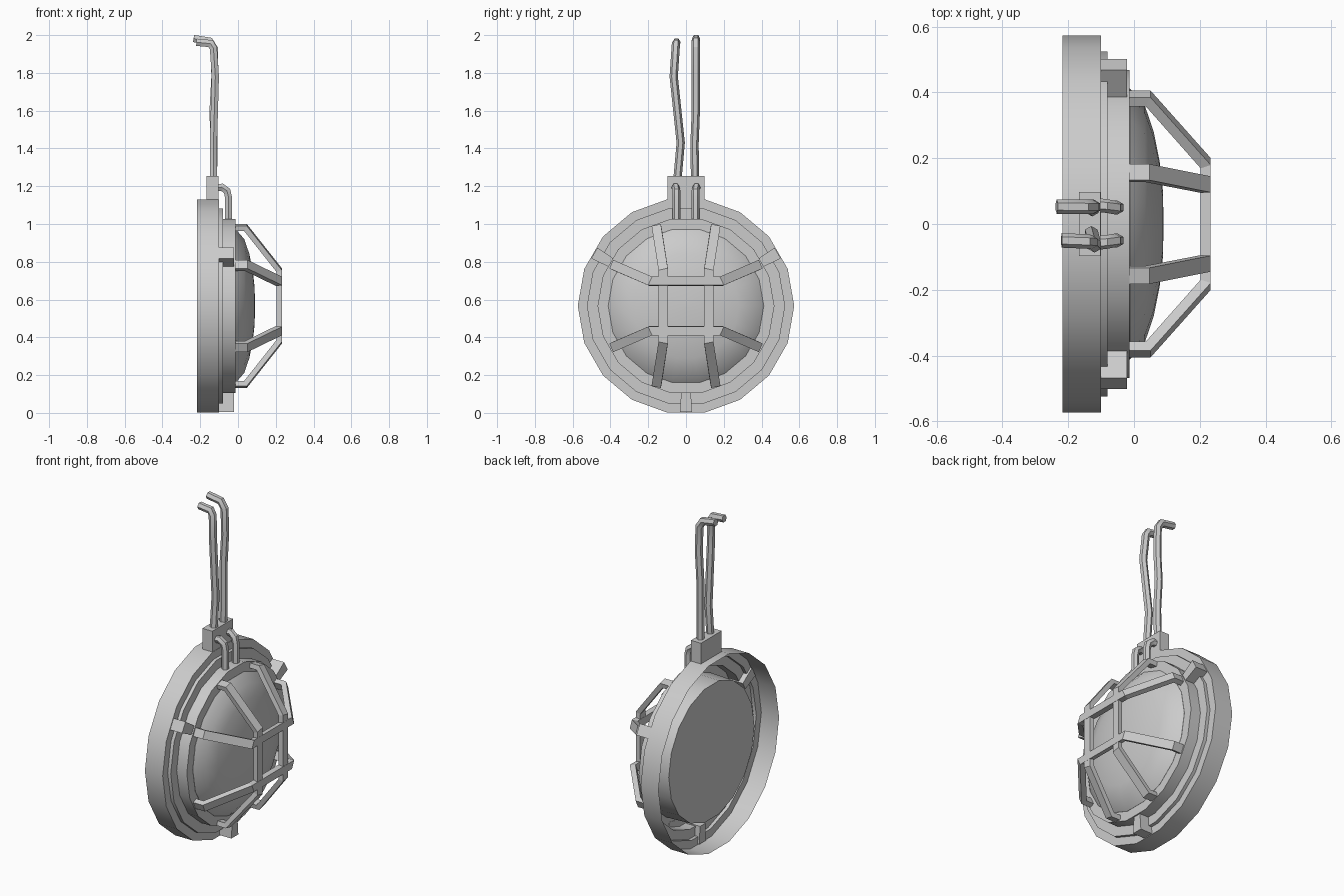
import bpy, bmesh, math
from mathutils import Vector

if "Cube" in bpy.data.objects:
    bpy.data.objects.remove(bpy.data.objects["Cube"])

CZ = 0.566      # height of the lamp axis
SIDES = 18


def finish(name, bm, smooth=None):
    bmesh.ops.remove_doubles(bm, verts=bm.verts[:], dist=1e-5)
    bmesh.ops.recalc_face_normals(bm, faces=bm.faces[:])
    me = bpy.data.meshes.new(name)
    bm.to_mesh(me)
    bm.free()
    ob = bpy.data.objects.new(name, me)
    bpy.context.collection.objects.link(ob)
    if smooth:
        bpy.ops.object.select_all(action='DESELECT')
        ob.select_set(True)
        bpy.context.view_layer.objects.active = ob
        bpy.ops.object.shade_smooth_by_angle(angle=math.radians(smooth))
    return ob


def lathe(name, profile, cap_back=False, smooth=None):
    """Turn (x, radius) points around the lamp's x axis."""
    bm = bmesh.new()
    rings = []
    for x, r in profile:
        angs = [2 * math.pi * k / SIDES for k in range(SIDES)]
        rings.append([bm.verts.new((x, r * math.cos(a), CZ + r * math.sin(a))) for a in angs])
    for a, b in zip(rings, rings[1:]):
        for k in range(SIDES):
            j = (k + 1) % SIDES
            bm.faces.new((a[k], a[j], b[j], b[k]))
    if cap_back:
        bm.faces.new(rings[0])
        bm.faces.new(rings[-1])
    return finish(name, bm, smooth)


def sweep(name, path, section, sides, smooth=None):
    """Mitred sweep; section points are (along side, along normal)."""
    bm = bmesh.new()
    pts = [Vector(p) for p in path]
    if not isinstance(sides, list):
        sides = [sides] * len(pts)
    dirs = [(b - a).normalized() for a, b in zip(pts, pts[1:])]
    rings = []
    for i, p in enumerate(pts):
        side = Vector(sides[i])
        d0, d1 = dirs[max(i - 1, 0)], dirs[min(i, len(dirs) - 1)]
        t = (d0 + d1).normalized()
        n = t.cross(side).normalized() / max(t.dot(d0), 0.4)
        rings.append([bm.verts.new(p + side * u + n * v) for u, v in section])
    m = len(section)
    for a, b in zip(rings, rings[1:]):
        for k in range(m):
            bm.faces.new((a[k], a[(k + 1) % m], b[(k + 1) % m], b[k]))
    bm.faces.new(rings[0])
    bm.faces.new(rings[-1])
    return finish(name, bm, smooth)


def rect(w, t):
    return [(-w / 2, -t / 2), (w / 2, -t / 2), (w / 2, t / 2), (-w / 2, t / 2)]


def ngon(r, n=6):
    return [(r * math.cos(2 * math.pi * k / n), r * math.sin(2 * math.pi * k / n)) for k in range(n)]


# Stepped housing, open at the back
lathe("housing", [(-0.218, 0.573), (-0.10, 0.573), (-0.10, 0.525), (-0.08, 0.525),
                  (-0.08, 0.468), (-0.013, 0.468), (-0.013, 0.41)], smooth=35)

# Glass dome with a flat back
lathe("glass_dome", [(-0.17, 0.407), (-0.012, 0.412), (0.033, 0.36), (0.06, 0.28),
                     (0.078, 0.19), (0.088, 0.10), (0.09, 0.001)], True, 40)

# Three clamps around the rim
for i, deg in enumerate((30, 150, 270)):
    a = math.radians(deg)
    out = Vector((0, math.cos(a), math.sin(a)))
    tan = Vector((0, -math.sin(a), math.cos(a)))
    c = Vector((-0.066, 0, CZ))
    bm = bmesh.new()
    rings = []
    for r, w in ((0.455, 0.025), (0.56, 0.033)):
        rings.append([bm.verts.new(c + out * r + tan * s * w + Vector((x, 0, 0)))
                      for s, x in ((-1, -0.045), (1, -0.045), (1, 0.045), (-1, 0.045))])
    for k in range(4):
        j = (k + 1) % 4
        bm.faces.new((rings[0][k], rings[0][j], rings[1][j], rings[1][k]))
    bm.faces.new(rings[0])
    bm.faces.new(rings[1])
    finish(f"rim_clamp_{i}", bm)

# Guard cage: two upright and two level bars, their ends turned to face the axis
cu, su = math.cos(math.radians(12)), math.sin(math.radians(12))
cl, sl = math.cos(math.radians(25)), math.sin(math.radians(25))
for s, tag in ((-1, "a"), (1, "b")):
    half = [(-0.015, 0.155, 0.415), (0.04, 0.155, 0.415), (0.218, 0.12, 0.19)]
    up = [(x, s * y, CZ + z) for x, y, z in half]
    up += [(x, s * y, CZ - z) for x, y, z in reversed(half)]
    tilt = [(0, cu, -s * su)] * 3 + [(0, cu, s * su)] * 3
    sweep(f"cage_upright_{tag}", up, rect(0.05, 0.028), tilt)
    half = [(-0.015, 0.382, 0.215), (0.043, 0.382, 0.215), (0.218, 0.185, 0.13)]
    lv = [(x, y, CZ + s * z) for x, y, z in half]
    lv += [(x, -y, CZ + s * z) for x, y, z in reversed(half)]
    tilt = [(0, -s * sl, cl)] * 3 + [(0, s * sl, cl)] * 3
    sweep(f"cage_level_{tag}", lv, rect(0.05, 0.03), tilt)

# Cable block on top
sweep("cable_block", [(-0.135, 0, 1.10), (-0.135, 0, 1.255)], rect(0.196, 0.066), (0, 1, 0))

# Short cables from the block down into the housing
for s, tag in ((-1, "a"), (1, "b")):
    sweep(f"lower_cable_{tag}",
          [(-0.12, s * 0.058, 1.19), (-0.085, s * 0.055, 1.195), (-0.058, s * 0.05, 1.175),
           (-0.05, s * 0.05, 1.14), (-0.05, s * 0.05, 0.99)], ngon(0.021), (0, 1, 0), 30)

# Loose supply cables, bent back at the top
sweep("supply_cable_a",
      [(-0.13, -0.045, 1.24), (-0.13, -0.028, 1.43), (-0.12, -0.065, 1.78),
       (-0.13, -0.055, 1.93), (-0.145, -0.053, 1.955), (-0.22, -0.05, 1.962)],
      ngon(0.022), (0, 1, 0), 30)
sweep("supply_cable_b",
      [(-0.13, 0.048, 1.24), (-0.127, 0.045, 1.42), (-0.132, 0.052, 1.6), (-0.122, 0.052, 1.78),
       (-0.126, 0.052, 1.93), (-0.15, 0.052, 1.968), (-0.235, 0.053, 1.982)],
      ngon(0.022), (0, 1, 0), 30)
